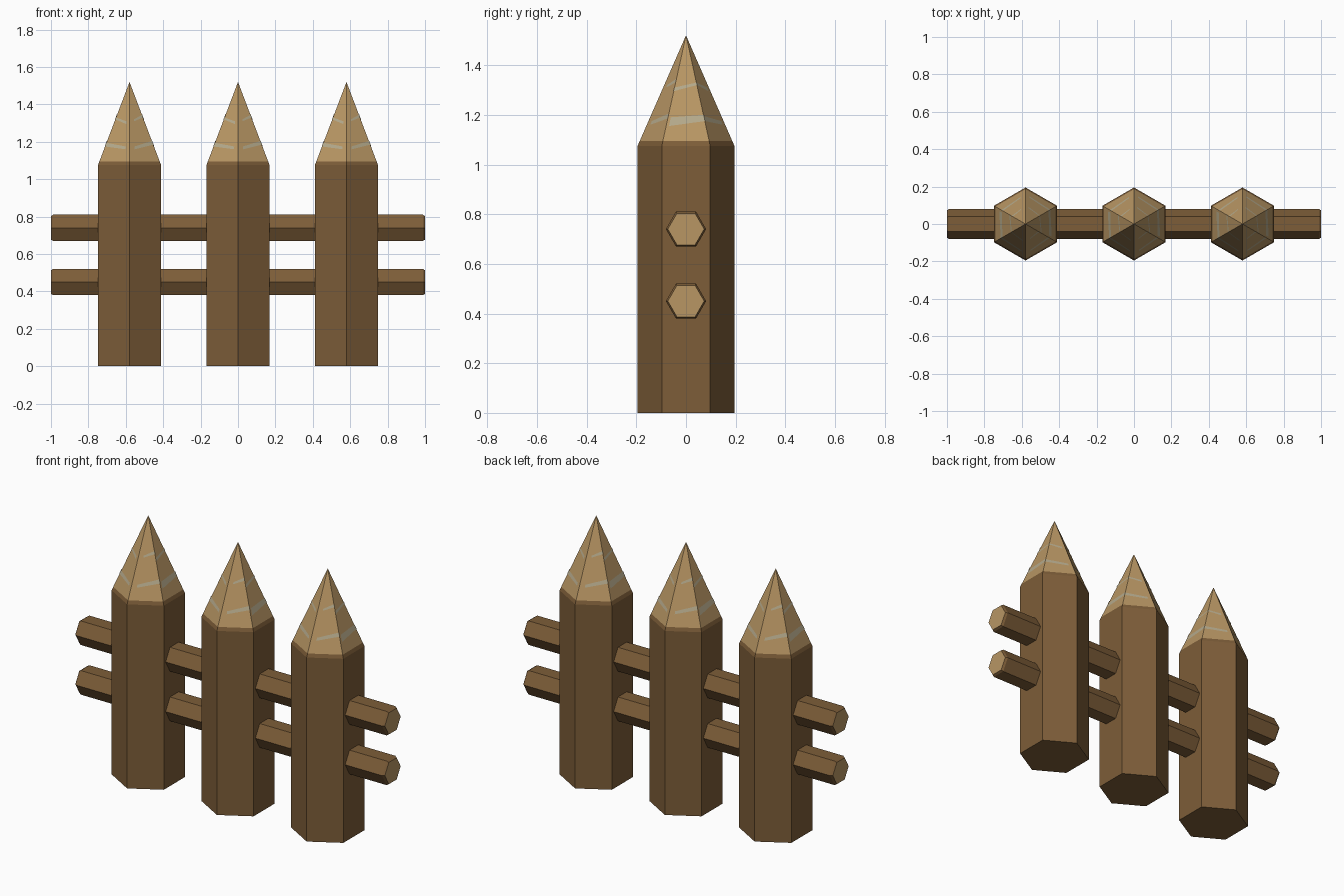
import bpy, bmesh
from math import sin, cos, pi
from mathutils import Matrix, Vector

if "Cube" in bpy.data.objects:
    bpy.data.objects.remove(bpy.data.objects["Cube"])

POST_R, SHOULDER, BARK_TOP, APEX = 0.195, 1.075, 1.095, 1.52


def material(name, color):
    m = bpy.data.materials.new(name)
    m.diffuse_color = (*color, 1)
    m.use_nodes = True
    m.node_tree.nodes["Principled BSDF"].inputs["Base Color"].default_value = m.diffuse_color
    return m


bark = material("bark", (0.205, 0.110, 0.040))
cut_wood = material("cut_wood", (0.48, 0.305, 0.127))
pale_grain = material("pale_grain", (0.46, 0.40, 0.26))


def finish(bm, name, mats, matrix):
    bm.transform(matrix)
    bmesh.ops.recalc_face_normals(bm, faces=bm.faces)
    me = bpy.data.meshes.new(name)
    bm.to_mesh(me)
    bm.free()
    for m in mats:
        me.materials.append(m)
    ob = bpy.data.objects.new(name, me)
    bpy.context.collection.objects.link(ob)
    return ob


def hex_log(name, rings, band_mats, cap_mats, matrix):
    """Six-sided log along z from (z, radius) rings; radius 0 makes a point."""
    bm = bmesh.new()
    loops = []
    for z, r in rings:
        n = 6 if r else 1
        loops.append([bm.verts.new((r * cos(pi / 6 + i * pi / 3),
                                    r * sin(pi / 6 + i * pi / 3), z)) for i in range(n)])
    for a, b, mi in zip(loops, loops[1:], band_mats):
        for i in range(6):
            j = (i + 1) % 6
            quad = [a[i], a[j], b[j], b[i]] if len(b) == 6 else [a[i], a[j], b[0]]
            bm.faces.new(quad).material_index = mi
    for loop, mi in zip((loops[0], loops[-1]), cap_mats):
        if len(loop) == 6:
            bm.faces.new(loop).material_index = mi
    return finish(bm, name, [bark, cut_wood], matrix)


def cone_r(z):
    return POST_R * (APEX - z) / (APEX - SHOULDER)


def tip_point(face, t, z):
    """Point just above tip face number `face`, t running 0..1 across it."""
    a, b = [Vector((cos(k * pi / 3 - pi / 6), sin(k * pi / 3 - pi / 6), 0))
            for k in (face, face + 1)]
    p = a.lerp(b, t) * (cone_r(z) + 0.002)
    return (p.x, p.y, z)


# Grain streaks on each tip face: start t, low z, high z, end t, low z, high z
STREAKS = [
    [(0.08, 1.155, 1.19, 1.0, 1.175, 1.20), (0.0, 1.295, 1.31, 1.0, 1.32, 1.33)],
    [(0.0, 1.175, 1.195, 0.85, 1.16, 1.175), (0.0, 1.32, 1.33, 0.8, 1.295, 1.31)],
    [(0.2, 1.16, 1.175, 1.0, 1.185, 1.205), (0.3, 1.31, 1.32, 1.0, 1.33, 1.345)],
]


def grain(name, matrix):
    bm = bmesh.new()
    for face in range(6):
        for t0, l0, h0, t1, l1, h1 in STREAKS[face % 3]:
            bm.faces.new([bm.verts.new(tip_point(face, t, z)) for t, z in
                          ((t0, l0), (t1, l1), (t1, h1), (t0, h0))])
    ob = finish(bm, name, [pale_grain], matrix)
    # patches are loose, so point every face away from the post axis
    me = ob.data
    for p in me.polygons:
        if p.normal.z < 0:
            p.flip()
    return ob


# Sharpened posts
for i, x in enumerate((-0.58, 0, 0.58), 1):
    place = Matrix.Translation((x, 0, 0))
    hex_log(f"post_{i}",
            [(0, POST_R), (SHOULDER, POST_R), (BARK_TOP, cone_r(BARK_TOP)), (APEX, 0)],
            [0, 0, 1], [0, 0], place)
    grain(f"post_grain_{i}", place)

# Horizontal rails with chamfered, pale cut ends
for name, z in (("lower_rail", 0.45), ("upper_rail", 0.74)):
    hex_log(name, [(-1, 0.073), (-0.988, 0.081), (0.988, 0.081), (1, 0.073)],
            [0, 0, 0], [1, 1],
            Matrix.Translation((0, 0, z)) @ Matrix.Rotation(pi / 2, 4, 'Y')
            @ Matrix.Rotation(0, 4, 'Z')
            @ Matrix.Rotation(pi / 3, 4, 'Z'))
